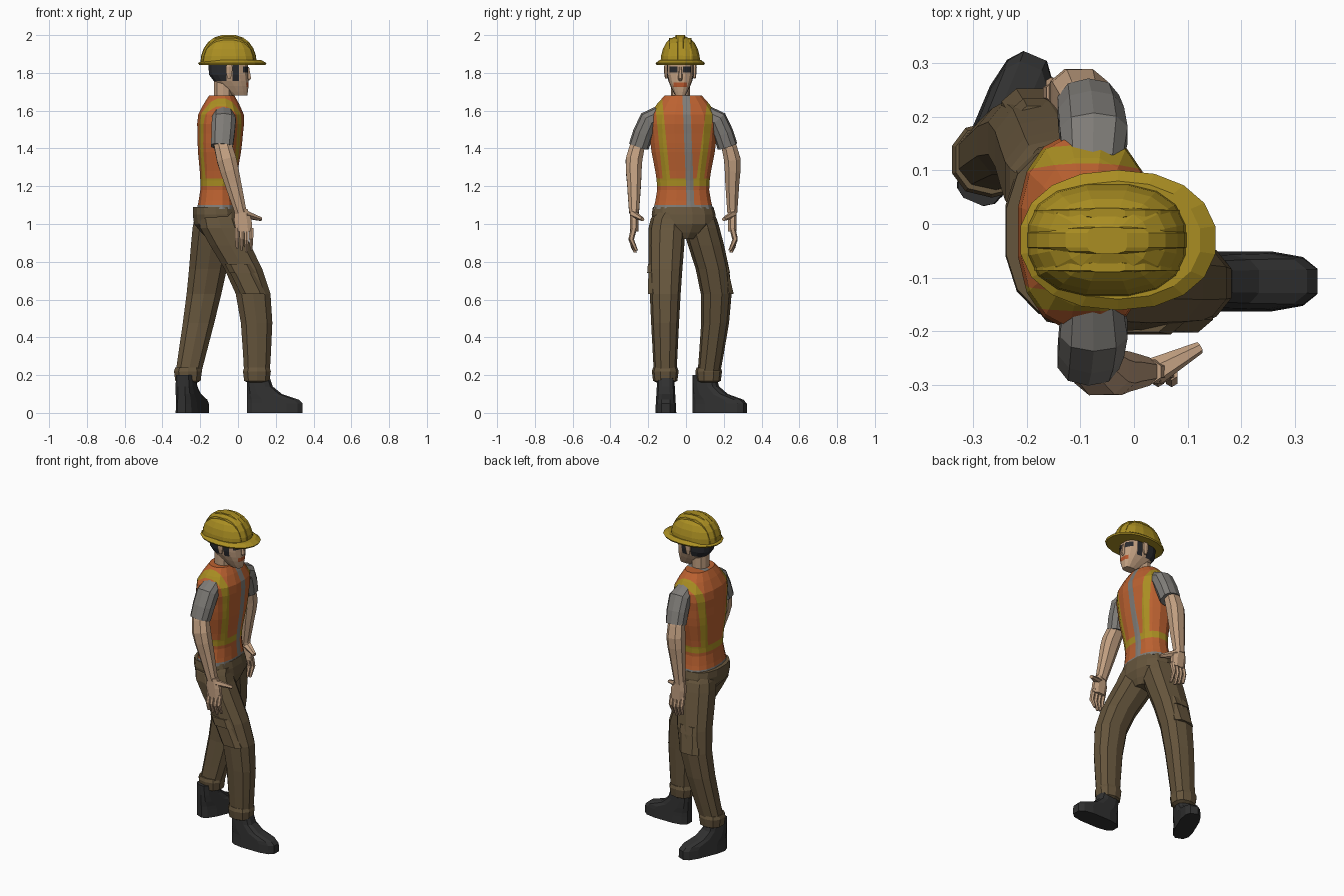
import bpy, bmesh, math
from mathutils import Vector, Matrix

cube = bpy.data.objects.get("Cube")
if cube:
    bpy.data.objects.remove(cube)

UP = Vector((0, 0, 1))
FORWARD = Vector((1, 0, 0))
SIDEWAYS = Vector((0, 1, 0))
BODY_MIDDLE, HEAD_MIDDLE = -.015, -.03


def material(name, red, green, blue):
    mat = bpy.data.materials.new(name)
    mat.use_nodes = True
    colour = (red, green, blue, 1)
    mat.diffuse_color = colour
    mat.node_tree.nodes["Principled BSDF"].inputs["Base Color"].default_value = colour
    return mat


yellow = material("safety yellow", .4, .27, .016)
orange = material("vest orange", .5, .12, .03)
grey = material("shirt grey", .21, .2, .185)
brown = material("trouser brown", .13, .09, .045)
black = material("boot black", .03, .03, .03)
skin = material("skin", .54, .35, .22)
dark = material("dark hair", .022, .023, .027)
red = material("lip red", .45, .09, .025)


def finish(name, bm, materials, rule=None):
    """Turn a bmesh into an object, colouring faces by a rule on their centres."""
    bmesh.ops.recalc_face_normals(bm, faces=bm.faces[:])
    if rule:
        for face in bm.faces:
            face.material_index = materials.index(rule(face.calc_center_median()))
    mesh = bpy.data.meshes.new(name)
    bm.to_mesh(mesh)
    bm.free()
    for mat in materials:
        mesh.materials.append(mat)
    obj = bpy.data.objects.new(name, mesh)
    bpy.context.collection.objects.link(obj)


def smooth(rings, steps=2):
    """Add in-between rings along a curve through the given ones."""
    rings = [Vector(ring) for ring in rings]
    padded = [rings[0]] + rings + [rings[-1]]
    result = []
    for before, start, end, after in zip(padded, padded[1:], padded[2:], padded[3:]):
        for step in range(steps):
            t = step / steps
            leave, arrive = (end - before) / 2, (after - start) / 2
            bend = (leave * (1 - t) - arrive * t) * t * (1 - t)
            ease = t * t * (3 - 2 * t)
            result.append(start.lerp(end, ease) + bend)
    return result + [rings[-1]]


def loft(rings, sides=10, power=.85, level=True):
    """Skin rounded-box rings (x, y, z, depth, width); level rings stay horizontal."""
    bm = bmesh.new()
    loops = []
    centres = [Vector(ring[:3]) for ring in rings]
    for i, centre in enumerate(centres):
        depth, width = rings[i][3:]
        along = UP
        if not level:
            along = (centres[min(i + 1, len(rings) - 1)] - centres[max(i - 1, 0)]).normalized()
        u = (FORWARD - along * FORWARD.dot(along)).normalized()
        v = along.cross(u)
        loop = []
        for k in range(sides):
            angle = math.tau * (k + .5) / sides
            c, s = (math.copysign(abs(q) ** power, q) for q in (math.cos(angle), math.sin(angle)))
            loop.append(bm.verts.new(centre + u * c * depth + v * s * width))
        loops.append(loop)
    for lower, upper in zip(loops, loops[1:]):
        for k in range(sides):
            n = (k + 1) % sides
            bm.faces.new((lower[k], lower[n], upper[n], upper[k]))
    bm.faces.new(loops[0])
    bm.faces.new(loops[-1])
    return bm


def part(name, rings, mat, **options):
    finish(name, loft(rings, **options), [mat])


def cut(bm, point, normal):
    geometry = bm.verts[:] + bm.edges[:] + bm.faces[:]
    bmesh.ops.bisect_plane(bm, geom=geometry, plane_co=point, plane_no=normal)


# Vest over the shirt; its strips run up the body as (y at belt, slope)
WIDTHS = (.16, .14, .15, .17, .18, .18, .1)
BELT, BELT_TOP, HEM, HALF_STRIP = 1.2, 1.24, 1.1, .02
LEFT, RIGHT, OPENING = (.07, .14), (-.1, -.1), (.02, -.04)
torso = loft(smooth([(-.11 + i * .004, BODY_MIDDLE, 1.08 + i / 10, width * .68, width)
                     for i, width in enumerate(WIDTHS)]), sides=16)
for start, slope in (LEFT, RIGHT, OPENING):
    for edge in (-HALF_STRIP, HALF_STRIP):
        cut(torso, (0, start + edge, BELT), (0, 1, -slope))
for height in (HEM, BELT, BELT_TOP):
    cut(torso, UP * height, UP)


def vest_colour(c):
    def on(strip):
        start, slope = strip
        return abs(c.y - start - slope * (c.z - BELT)) < HALF_STRIP

    if c.z < HEM or (c.x > -.09 and on(OPENING)):
        return grey
    if BELT < c.z < BELT_TOP or (c.z > BELT and (on(LEFT) or on(RIGHT))):
        return yellow
    return orange


finish("vest", torso, [grey, orange, yellow], vest_colour)

# Trousers: seat, then a leg, cuff and cargo pocket on each side
part("trouser_seat", smooth([(-.09, -.01, .92, .07, .06), (-.11, -.01, 1, .125, .165),
                             (-.12, -.015, 1.09, .12, .16)]), brown, sides=14)
LEGS = {"right": ((-.09, -.1, .98), (.08, -.11, .63), (.1, -.11, .2)),
        "left": ((-.13, .08, .98), (-.18, .16, .63), (-.265, .12, .2))}
for name, joints in LEGS.items():
    hip, knee, ankle = (Vector(joint) for joint in joints)
    waist = hip + UP * .08 - SIDEWAYS * hip.y * .2
    rings = [(*centre, size, size * .85)
             for centre, size in zip((waist, hip, knee, ankle), (.09, .115, .096, .07))]
    part(name + "_trouser_leg", smooth(rings, 3), brown)
    part(name + "_cuff", [(*(ankle + UP * rise), size, size * .92)
                          for rise, size in ((.04, .07), (.02, .077), (-.03, .07), (-.04, .05))],
         brown)
    out = SIDEWAYS * math.copysign(.035, hip.y)
    top = knee.lerp(hip, .45) + out
    part(name + "_pocket", [(*(knee + out), .07, .06), (*top, .07, .06)], brown,
         sides=8, power=.6)
    part(name + "_pocket_flap", [(*top.lerp(knee + out, .3), .075, .067), (*top, .075, .064)],
         brown, sides=8, power=.6)

# Boots: (height, reach from heel) slices, turned about the heel
for name, heel, turn in (("right", (.045, -.107, 0), 0), ("left", (-.3, .04, 0), 67)):
    boot = loft([(reach / 2, 0, height, reach / 2, .057 - height * .06)
                 for height, reach in ((0, .3), (.05, .3), (.07, .28), (.1, .19), (.14, .14),
                                       (.2, .12))], sides=12, power=.65)
    boot.transform(Matrix.Translation(heel) @ Matrix.Rotation(math.radians(turn), 4, "Z"))
    finish(name + "_boot", boot, [black])

# Arms: mirrored outward reach, each with its own forward swing
for name, side, swing in (("right", -1, .27), ("left", 1, -.1)):
    def at(x, reach, z):
        return x, BODY_MIDDLE + side * reach, z

    part(name + "_sleeve", smooth([(*at(-.08, .1, 1.57), .05, .05),
                                   (*at(-.075, .18, 1.55), .066, .055),
                                   (*at(-.085, .235, 1.41), .06, .054)]), grey, level=False)
    part(name + "_arm", smooth([(*at(-.09 + swing * (1.45 - z), reach, z), size, size * .85)
                                for reach, z, size in ((.23, 1.45, .045), (.26, 1.34, .055),
                                                       (.26, 1.22, .047), (.26, 1.06, .033))]),
         skin, sides=8, level=False)

    # Hand: palm, four fingers and a thumb hung from the wrist
    wrist = Vector(at(-.09 + swing * .4, .26, 1.08))
    inward = SIDEWAYS * -side
    part(name + "_palm", [(*(wrist + FORWARD * drop / 8 - UP * drop), size, .024)
                          for drop, size in ((0, .035), (.06, .05), (.12, .046))], skin, sides=8)
    for finger in range(4):
        knuckle = wrist + FORWARD * (finger * .025 - .023) - UP * .1
        length = .13 - .01 * abs(finger - 2)
        middle = knuckle - UP * length / 2 - inward * .015
        tip = knuckle - UP * length + inward * (finger - 1) * .006
        part(f"{name}_finger_{finger + 1}", [(*knuckle, .013, .016), (*middle, .012, .014),
                                             (*tip, .007, .009)], skin, sides=6)
    root = wrist + FORWARD * .02 - UP * .03
    thumb = root + FORWARD * .085 + inward * .045 - UP * .025
    part(name + "_thumb", [(*root.lerp(thumb, t), .027 - t * .016, .02 - t * .01)
                           for t in (0, .5, 1)], skin, sides=6, level=False)

# Neck and head, with hair, eyes and moustache as cut faces
part("neck", [(-.08, HEAD_MIDDLE, z, .05, .05) for z in (1.6, 1.78)], skin)
HAIRLINE, SIDEBURN, TEMPLE = -.06, -.03, .004
EYE_LOW, EYE_HIGH, LIP_LOW, LIP_HIGH = 1.803, 1.834, 1.725, 1.75
EYE_INNER, LIP_END, EYE_OUTER = .014, .036, .057
head = loft(smooth([(x, HEAD_MIDDLE, z, depth, depth * .68)
                    for x, z, depth in ((.01, 1.68, .04), (-.02, 1.73, .077),
                                        (-.05, 1.79, .105), (-.05, 1.88, .105))]),
            sides=14, power=.72)
for z in (LIP_LOW, LIP_HIGH, EYE_LOW, EYE_HIGH):
    cut(head, UP * z, UP)
for x in (HAIRLINE, SIDEBURN, TEMPLE):
    cut(head, FORWARD * x, FORWARD)
for offset in (EYE_INNER, LIP_END, EYE_OUTER):
    for y in (HEAD_MIDDLE - offset, HEAD_MIDDLE + offset):
        cut(head, SIDEWAYS * y, SIDEWAYS)


def face_colour(c):
    away = abs(c.y - HEAD_MIDDLE)
    if c.z > 1.77 and (c.x < HAIRLINE or SIDEBURN < c.x < TEMPLE):
        return dark
    if c.x > TEMPLE and EYE_LOW < c.z < EYE_HIGH and EYE_INNER < away < EYE_OUTER:
        return dark
    if c.x > TEMPLE and LIP_LOW < c.z < LIP_HIGH and away < LIP_END:
        return red
    return skin


finish("head", head, [skin, dark, red], face_colour)
part("nose", [(.05, HEAD_MIDDLE, z, depth, width) for z, depth, width in
              ((1.757, .006, .01), (1.77, .022, .014), (1.83, .01, .007))], skin, sides=6)
for name, side in (("right", -1), ("left", 1)):
    part(name + "_ear", [(-.047, HEAD_MIDDLE + side * .075, z, size, size * .6)
                         for z, size in ((1.77, .01), (1.8, .018), (1.83, .02), (1.85, .012))],
         skin, sides=6)


# Hard hat: brim, domed shell and three raised ribs
def dome(name, offset, height, depth, width, tapered, **options):
    rings = []
    for step in range(6):
        angle = math.radians(step * 16)
        shrink = math.cos(angle) ** .8
        rings.append((-.05, HEAD_MIDDLE + offset, 1.85 + height * math.sin(angle),
                      depth * shrink, width * (shrink if tapered else 1)))
    part(name, rings, yellow, **options)


part("hat_brim", [(-.03, HEAD_MIDDLE, z, size, size * .71)
                  for z, size in ((1.843, .178), (1.852, .184), (1.868, .155))],
     yellow, sides=18, power=.92)
dome("hat_shell", 0, .145, .15, .107, True, sides=16, power=.8)
dome("hat_middle_rib", 0, .152, .152, .025, False, sides=12, power=.45)
for name, offset in (("right", -.05), ("left", .05)):
    dome(f"hat_{name}_rib", offset, .137, .142, .01, False, sides=8, power=.5)
